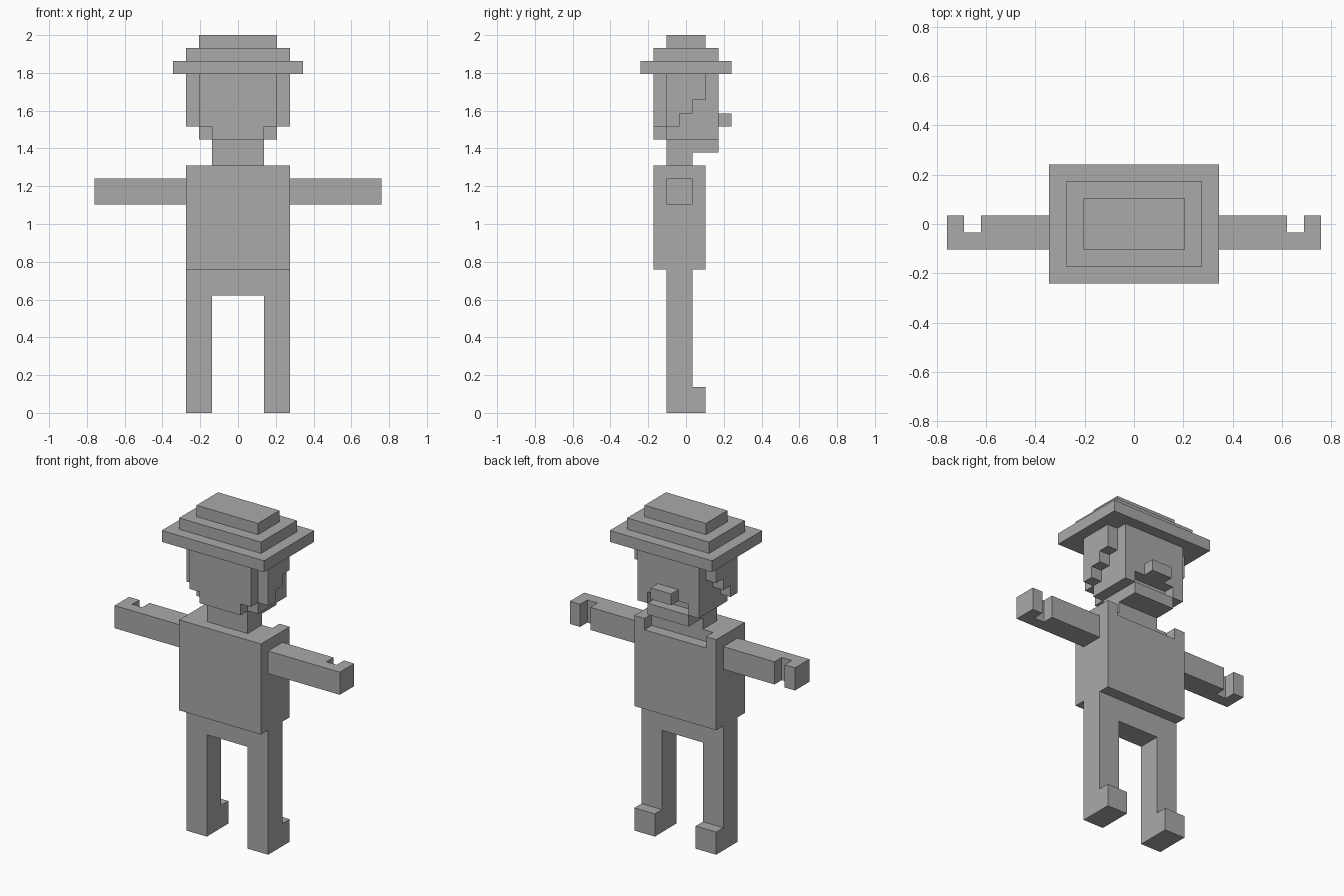
import bpy
import bmesh
from mathutils import Vector

cube = bpy.data.objects.get("Cube")
if cube:
    bpy.data.objects.remove(cube, do_unlink=True)

U = 2 / 29  # size of one block

grey = bpy.data.materials.new("plain grey")
grey.use_nodes = True
colour = (0.4, 0.4, 0.4, 1)
grey.diffuse_color = colour
grey.node_tree.nodes["Principled BSDF"].inputs["Base Color"].default_value = colour


def prism(name, axis, outline, lo, hi, flip=False):
    """Extrude an outline (in blocks) along an axis from lo to hi."""
    place = {"x": lambda a, b, c: Vector((c, a, b)),
             "y": lambda a, b, c: Vector((a, c, b)),
             "z": lambda a, b, c: Vector((a, b, c))}[axis]
    bm = bmesh.new()
    face = bm.faces.new([bm.verts.new(place(a, b, lo) * U) for a, b in outline])
    out = bmesh.ops.extrude_face_region(bm, geom=[face])
    moved = [v for v in out["geom"] if isinstance(v, bmesh.types.BMVert)]
    bmesh.ops.translate(bm, verts=moved, vec=place(0, 0, hi - lo) * U)
    if flip:
        bmesh.ops.scale(bm, verts=bm.verts, vec=(-1, 1, 1))
    bmesh.ops.recalc_face_normals(bm, faces=bm.faces)
    mesh = bpy.data.meshes.new(name)
    bm.to_mesh(mesh)
    bm.free()
    mesh.materials.append(grey)
    obj = bpy.data.objects.new(name, mesh)
    bpy.context.collection.objects.link(obj)
    return obj


def pair(name, *args):
    prism("left_" + name, *args)
    prism("right_" + name, *args, flip=True)


def box(name, x, y, z):
    return prism(name, "z", rect(x, y), *z)


def rect(a, b):
    return [(a[0], b[0]), (a[1], b[0]), (a[1], b[1]), (a[0], b[1])]


def symmetric(half):
    """Complete an outline given its half on the +x side."""
    return half + [(-a, b) for a, b in reversed(half)]


# Legs joined at the hips, with feet
prism("legs_and_hips", "y", symmetric([(2, 9), (2, 0), (4, 0), (4, 11)]), -1.5, 0.5)
pair("foot", "z", rect((2, 4), (0.5, 1.5)), 0, 2)

# Torso with a shallow notch in the collar
box("torso", (-4, 4), (-2.5, 1.5), (11, 18))
prism("collar", "z", symmetric([(4, -2.5), (4, 1.5), (3, 1.5), (3, 0.5)]), 18, 19)

# Arms with a slot between fingers and thumb
pair("arm", "z", [(4, -1.5), (11, -1.5), (11, 0.5), (10, 0.5), (10, -0.5),
                  (9, -0.5), (9, 0.5), (4, 0.5)], 16, 18)

# Neck and chin
prism("neck_and_chin", "x", [(-1.5, 19), (0.5, 19), (0.5, 20), (2.5, 20),
                             (2.5, 21), (-1.5, 21)], -2, 2)

# Head: lower layer has the mouth recess, upper layer is plain
prism("jaw", "z", symmetric([(2, -2.5), (2, -1.5), (3, -1.5), (3, 2.5),
                             (2, 2.5), (2, 1.5)]), 21, 22)
box("skull", (-3, 3), (-2.5, 2.5), (22, 26))
box("nose", (-1, 1), (2.5, 3.5), (22, 23))

# Stepped side hair
pair("side_hair", "x", [(-1.5, 26), (-1.5, 22), (-0.5, 22), (-0.5, 23), (0.5, 23),
                        (0.5, 24), (1.5, 24), (1.5, 26)], 3, 4)

# Tiered hat
for i, name in enumerate(("hat_brim", "hat_middle", "hat_top")):
    w, d = 5 - i, 3.5 - i
    box(name, (-w, w), (-d, d), (26 + i, 27 + i))
